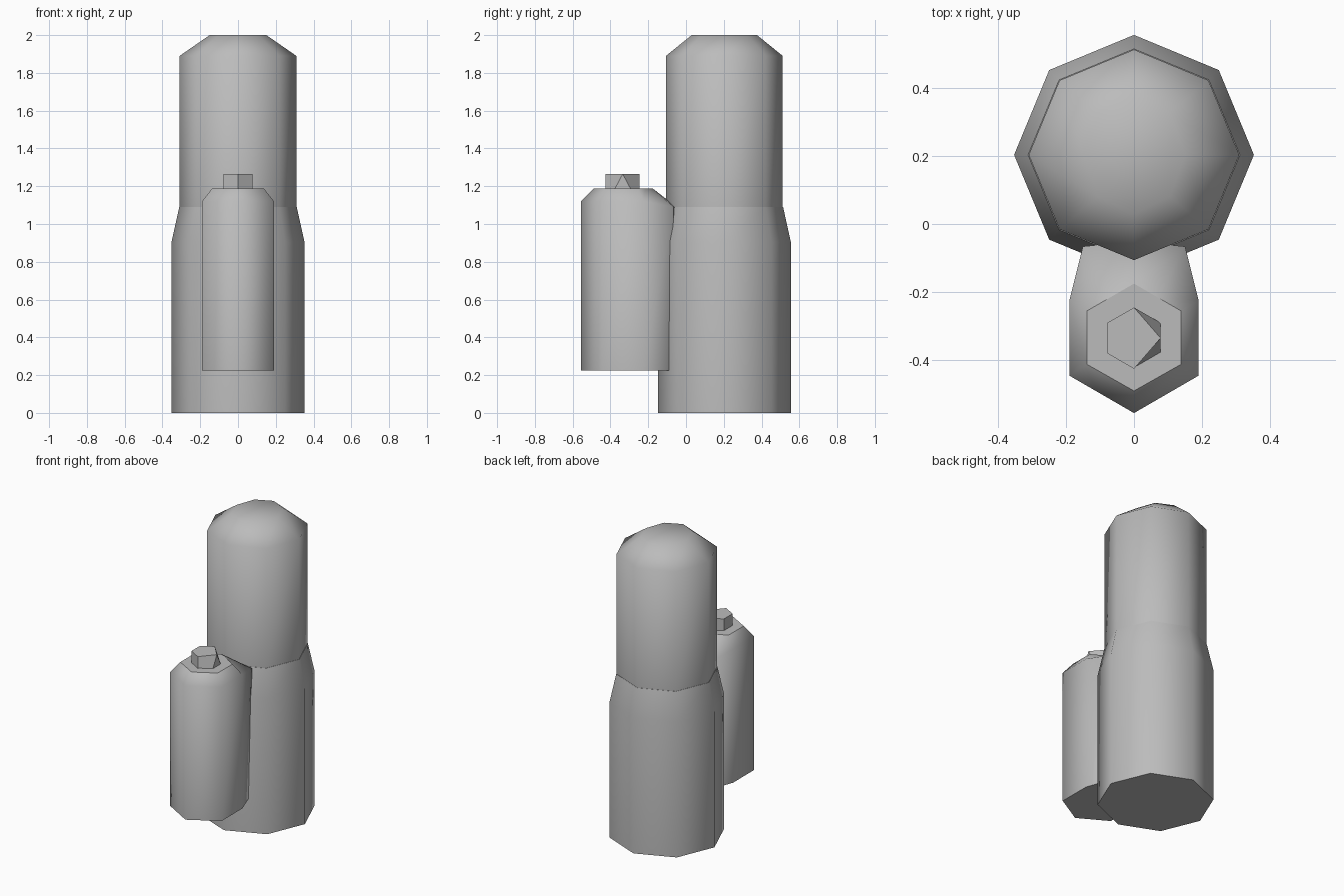
import bpy, bmesh, math

cube = bpy.data.objects.get("Cube")
if cube:
    bpy.data.objects.remove(cube, do_unlink=True)

grey = bpy.data.materials.new("plain_grey")
grey.use_nodes = True
grey.diffuse_color = (0.5, 0.5, 0.5, 1)
grey.node_tree.nodes["Principled BSDF"].inputs["Base Color"].default_value = (0.5, 0.5, 0.5, 1)


def ring(sides, rx, ry, cy, z):
    """Regular polygon with a corner pointing to the front."""
    pts = []
    for i in range(sides):
        a = 2 * math.pi * i / sides - math.pi / 2
        pts.append((rx * math.cos(a), cy + ry * math.sin(a), z))
    return pts


def mirrored(front, side, back):
    """Closed outline from a front point, right-hand points and a back point."""
    return [front] + side + [back] + [(-x, y, z) for x, y, z in reversed(side)]


def loft(name, rings, angle=65, crease_z=None):
    """Skin matching rings, cap both ends, and smooth all but sharp edges."""
    bm = bmesh.new()
    loops = [[bm.verts.new(p) for p in r] for r in rings]
    for low, high in zip(loops, loops[1:]):
        for i in range(len(low)):
            j = (i + 1) % len(low)
            bm.faces.new((low[i], low[j], high[j], high[i]))
    bm.faces.new(loops[0][::-1])
    bm.faces.new(loops[-1])
    bmesh.ops.remove_doubles(bm, verts=bm.verts[:], dist=0.0005)
    bmesh.ops.recalc_face_normals(bm, faces=bm.faces[:])
    mesh = bpy.data.meshes.new(name)
    bm.to_mesh(mesh)
    bm.free()
    mesh.materials.append(grey)
    obj = bpy.data.objects.new(name, mesh)
    bpy.context.collection.objects.link(obj)
    bpy.ops.object.select_all(action='DESELECT')
    obj.select_set(True)
    bpy.context.view_layer.objects.active = obj
    bpy.ops.object.shade_smooth_by_angle(angle=math.radians(angle))
    if crease_z is not None:
        for e in mesh.edges:
            if all(abs(mesh.vertices[v].co.z - crease_z) < 0.001 for v in e.vertices):
                e.use_edge_sharp = True
    return obj


# Large tank: wide lower shell with a tapered shoulder, then a domed upper shell
body_y = 0.203
loft("lower_body", [ring(8, 0.352, 0.352, body_y, 0),
                    ring(8, 0.352, 0.352, body_y, 0.905),
                    ring(8, 0.311, 0.311, body_y, 1.09)])
loft("upper_body", [ring(8, 0.309, 0.309, body_y, 1.085),
                    ring(8, 0.309, 0.309, body_y, 1.89),
                    ring(8, 0.15, 0.173, body_y, 2.0)])

# Small side tank, joined to the front of the body
loft("side_tank", [
    mirrored((0, -0.555, 0.225),
             [(0.19, -0.445, 0.225), (0.19, -0.225, 0.225), (0.14, -0.088, 0.225)],
             (0, -0.06, 0.225)),
    mirrored((0, -0.555, 1.12),
             [(0.19, -0.445, 1.12), (0.19, -0.225, 1.12), (0.15, -0.066, 1.09)],
             (0, -0.05, 1.09)),
    mirrored((0, -0.49, 1.187),
             [(0.138, -0.412, 1.187), (0.138, -0.255, 1.187), (0.069, -0.215, 1.187)],
             (0, -0.175, 1.187)),
], crease_z=1.187)

# Small hexagonal cap, with its two left corners meeting at the top
cap_y = -0.335
cap_top = ring(6, 0.09, 0.09, cap_y, 1.265)
cap_top[1] = cap_top[2] = (0.078, cap_y, 1.265)
loft("cap", [ring(6, 0.09, 0.09, cap_y, 1.18), cap_top], angle=50)
